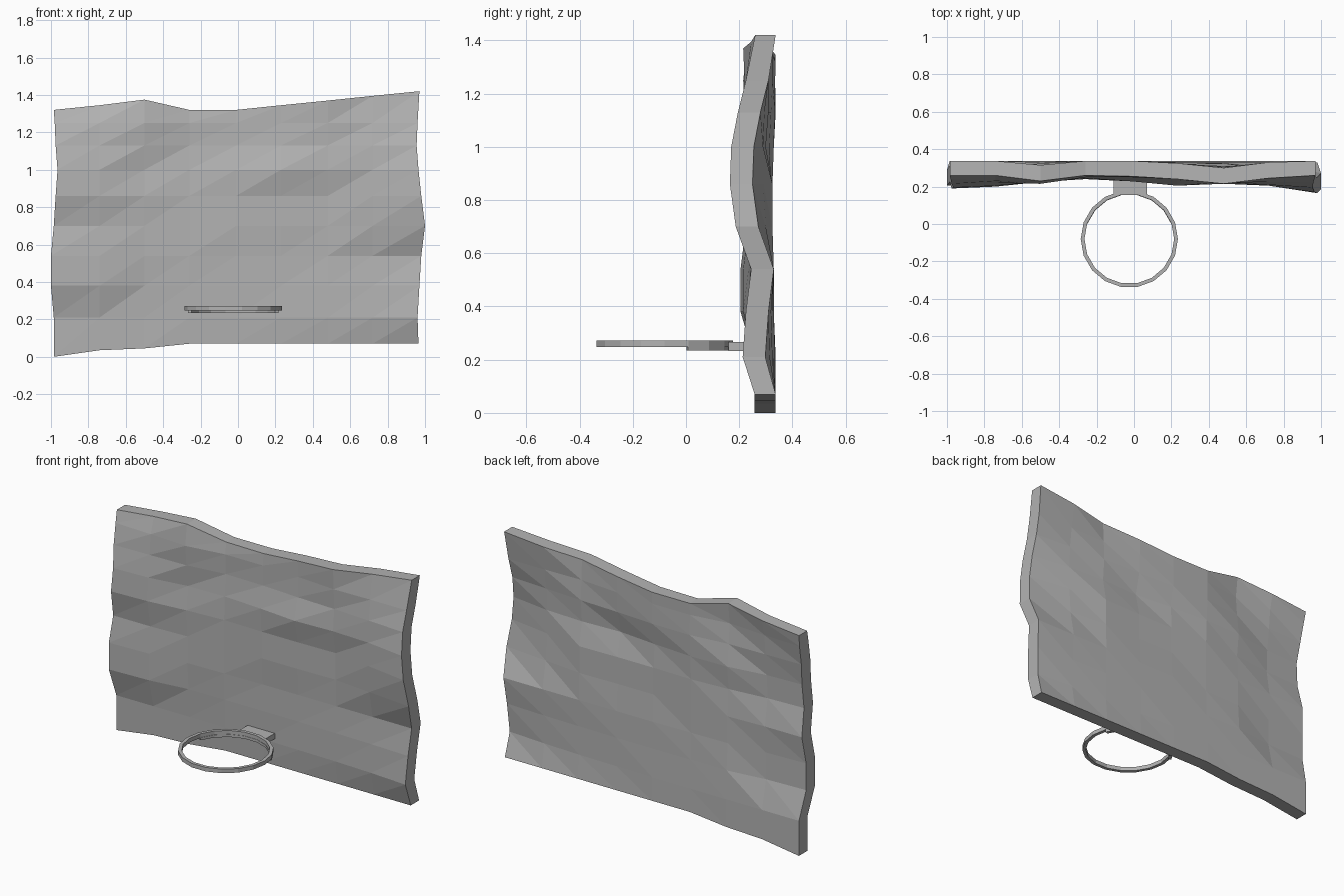
import bpy, bmesh, math

if "Cube" in bpy.data.objects:
    bpy.data.objects.remove(bpy.data.objects["Cube"])

grey = bpy.data.materials.new("plain grey")
grey.diffuse_color = (0.45, 0.45, 0.45, 1)
grey.use_nodes = True
grey.node_tree.nodes["Principled BSDF"].inputs["Base Color"].default_value = grey.diffuse_color


def finish(name, bm):
    bmesh.ops.recalc_face_normals(bm, faces=bm.faces)
    mesh = bpy.data.meshes.new(name)
    bm.to_mesh(mesh)
    bm.free()
    mesh.materials.append(grey)
    obj = bpy.data.objects.new(name, mesh)
    bpy.context.collection.objects.link(obj)
    return obj


# Warped backboard: column positions, ragged top and bottom, side outlines
cols = [-0.98, -0.74, -0.5, -0.26, -0.01, 0.23, 0.48, 0.72, 0.97]
rows = [0.21, 0.38, 0.54, 0.70, 0.86, 1.0, 1.13, 1.25]
bottom = [0.0, 0.035, 0.045, 0.07, 0.07, 0.07, 0.07, 0.07, 0.07]
top = [1.32, 1.345, 1.375, 1.32, 1.32, 1.345, 1.37, 1.395, 1.42]
left = [-0.985, -0.985, -1.0, -1.0, -0.985, -0.975, -0.965, -0.975, -0.98, -0.985]
right = [0.965, 0.96, 0.97, 0.98, 1.0, 0.98, 0.965, 0.955, 0.96, 0.97]
# Front surface depth in thousandths, from the bottom row to the top row
depth = [
    [258] * 9,
    [255, 255, 255, 250, 250, 245, 240, 230, 213],
    [205, 215, 245, 245, 245, 245, 240, 235, 225],
    [205, 215, 235, 240, 245, 245, 245, 245, 245],
    [225, 225, 235, 240, 235, 235, 240, 215, 187],
    [190, 200, 225, 240, 235, 235, 240, 205, 165],
    [195, 205, 240, 245, 228, 205, 215, 205, 170],
    [215, 220, 225, 255, 250, 235, 225, 210, 195],
    [240, 230, 215, 250, 250, 240, 220, 225, 225],
    [260, 260, 230, 260, 255, 240, 215, 245, 260],
]

bm = bmesh.new()
front, back = [], []
for r, line in enumerate(depth):
    front.append([])
    back.append([])
    for c, d in enumerate(line):
        x = left[r] if c == 0 else right[r] if c == 8 else cols[c]
        z = bottom[c] if r == 0 else top[c] if r == 9 else rows[r - 1]
        y = d / 1000
        front[r].append(bm.verts.new((x, y, z)))
        back[r].append(bm.verts.new((x, min(y + 0.085, 0.337), z)))
for r in range(9):
    for c in range(8):
        for side in (front, back):
            a, b = side[r][c], side[r][c + 1]
            e, d = side[r + 1][c + 1], side[r + 1][c]
            bm.faces.new((a, b, e))
            bm.faces.new((a, e, d))
# Rim of the board joins front to back
loop = [(0, c) for c in range(8)] + [(r, 8) for r in range(9)]
loop += [(9, c) for c in range(8, 0, -1)] + [(r, 0) for r in range(9, 0, -1)]
for (r, c), (s, d) in zip(loop, loop[1:] + loop[:1]):
    bm.faces.new((front[r][c], front[s][d], back[s][d], back[r][c]))
finish("backboard", bm)


def ring(name, start, count, inner, outer, low, high):
    """Square-section ring or arc made of 20-degree segments."""
    bm = bmesh.new()
    closed = count == 18
    sections = []
    for i in range(count if closed else count + 1):
        a = math.radians(20 * (start + i))
        sections.append([
            bm.verts.new((-0.025 + rad * math.cos(a), -0.08 + rad * math.sin(a), z))
            for rad, z in ((inner, low), (outer, low), (outer, high), (inner, high))])
    for i in range(count):
        p, q = sections[i], sections[(i + 1) % len(sections)]
        for k in range(4):
            bm.faces.new((p[k], p[(k + 1) % 4], q[(k + 1) % 4], q[k]))
    if not closed:
        bm.faces.new(sections[0])
        bm.faces.new(sections[-1])
    return finish(name, bm)


# Hoop and the supporting arc under its rear half
ring("hoop", 0, 18, 0.24, 0.26, 0.248, 0.272)
ring("hoop_support", 1, 7, 0.238, 0.258, 0.234, 0.25)

# Bracket that holds the hoop on the board
bm = bmesh.new()
bmesh.ops.create_cube(bm, size=1)
for v in bm.verts:
    v.co = (-0.02 + v.co.x * 0.18, 0.21 + v.co.y * 0.1, 0.25 + v.co.z * 0.033)
finish("bracket", bm)
